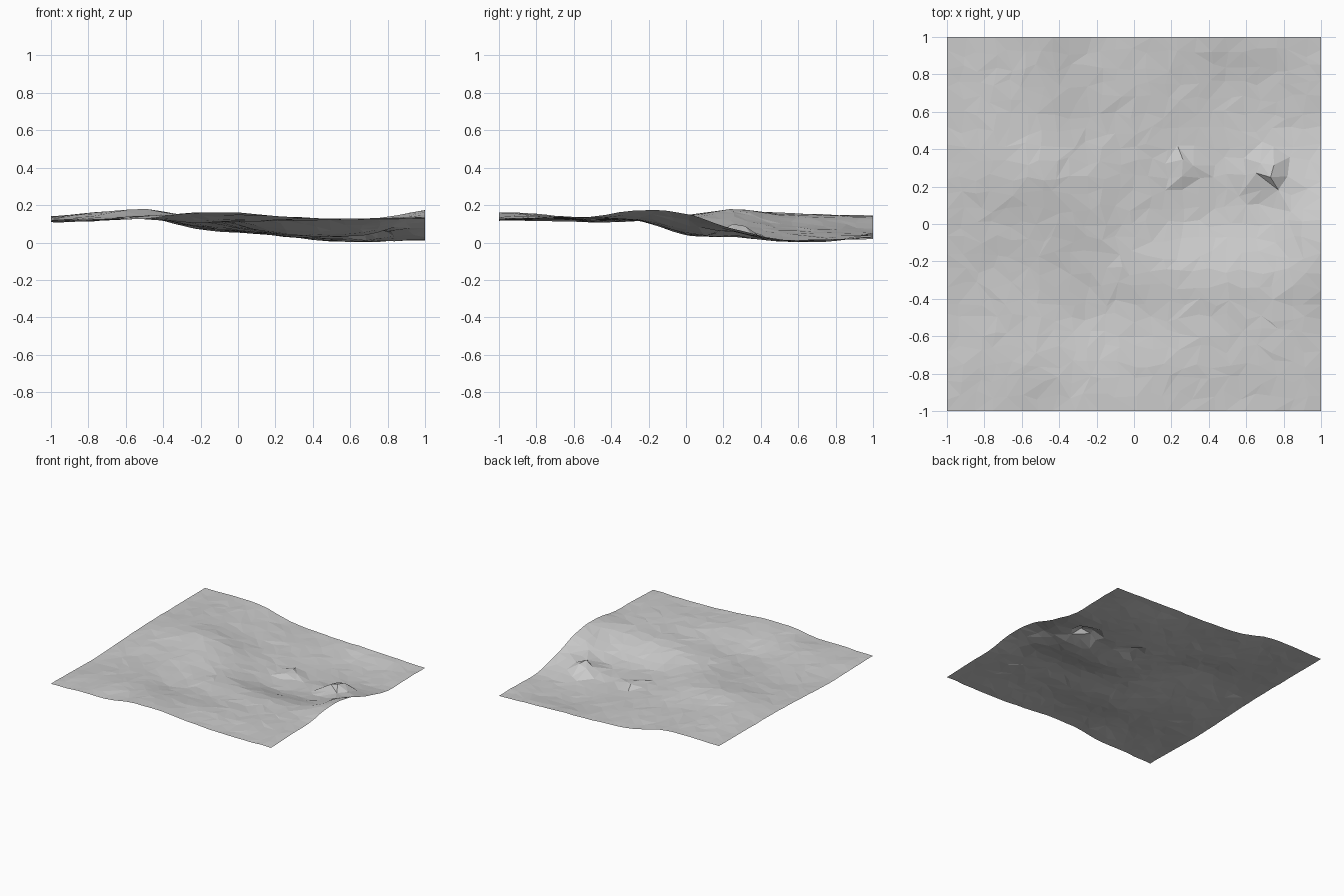
import bpy, bmesh, math, random

if "Cube" in bpy.data.objects:
    bpy.data.objects.remove(bpy.data.objects["Cube"])

random.seed(4)

# Coarse terrain heights (cm), rows from front to back, columns left to right
ROWS = [
    "13.0 13.5 14.0 17.0 17.0 15.0 13.5 13.5 14.0",
    "13.0 14.0 15.5 16.0 15.5 15.0 14.0 14.0 14.5",
    "12.0 13.0 14.0 12.0 12.5 13.0 13.5 14.0 15.0",
    "13.0 13.0 14.0 13.0 13.5 13.0 13.0 13.5 18.5",
    "14.0 15.0 16.0 15.0 11.0 6.0 5.5 8.0 16.5",
    "15.0 17.5 19.0 15.0 9.0 5.5 4.0 4.0 8.5",
    "15.0 17.0 16.0 11.0 7.5 4.5 2.5 2.0 3.0",
    "15.0 16.0 15.0 10.0 7.0 4.5 2.0 2.0 3.0",
    "15.0 15.5 15.0 9.0 6.5 5.5 5.0 4.0 3.0",
]
H = [[float(v) / 100 for v in r.split()] for r in ROWS]


def spline(p, t):
    """Smooth interpolation through a row of values, t in 0..1."""
    n = len(p) - 1
    f = min(max(t, 0), 1) * n
    i = min(int(f), n - 1)
    f -= i
    a, b, c, d = p[max(i - 1, 0)], p[i], p[i + 1], p[min(i + 2, n)]
    return b + 0.5 * f * (c - a + f * (2 * a - 5 * b + 4 * c - d + f * (3 * (b - c) + d - a)))


# Small mounds: x, y, height, radius
MOUNDS = [(0.72, 0.28, 0.085, 0.09), (0.26, 0.31, 0.035, 0.06)]


def height(x, y):
    z = spline([spline(r, (x + 1) / 2) for r in H], (y + 1) / 2)
    for mx, my, h, r in MOUNDS:
        z += h * math.exp(-((x - mx) ** 2 + (y - my) ** 2) / r ** 2)
    return z


# Irregular faceted ground sheet
N = 24
step = 2 / N
bm = bmesh.new()
grid = []
for j in range(N + 1):
    row = []
    for i in range(N + 1):
        x, y = -1 + i * step, -1 + j * step
        if 0 < i < N:
            x += random.uniform(-0.3, 0.3) * step
        if 0 < j < N:
            y += random.uniform(-0.3, 0.3) * step
        row.append(bm.verts.new((x, y, height(x, y) + random.uniform(-0.003, 0.003))))
    grid.append(row)
for j in range(N):
    for i in range(N):
        a, b, c, d = grid[j][i], grid[j][i + 1], grid[j + 1][i + 1], grid[j + 1][i]
        tris = [(a, b, c), (a, c, d)] if random.random() < 0.5 else [(a, b, d), (b, c, d)]
        for t in tris:
            bm.faces.new(t)

# Rest the lowest point on the floor
low = min(v.co.z for v in bm.verts)
for v in bm.verts:
    v.co.z -= low - 0.003

mesh = bpy.data.meshes.new("terrain")
bm.to_mesh(mesh)
bm.free()
mat = bpy.data.materials.new("light_grey_ground")
mat.diffuse_color = (0.6, 0.6, 0.6, 1)
mat.use_nodes = True
mat.node_tree.nodes["Principled BSDF"].inputs["Base Color"].default_value = mat.diffuse_color
mesh.materials.append(mat)
terrain = bpy.data.objects.new("terrain", mesh)
bpy.context.collection.objects.link(terrain)
